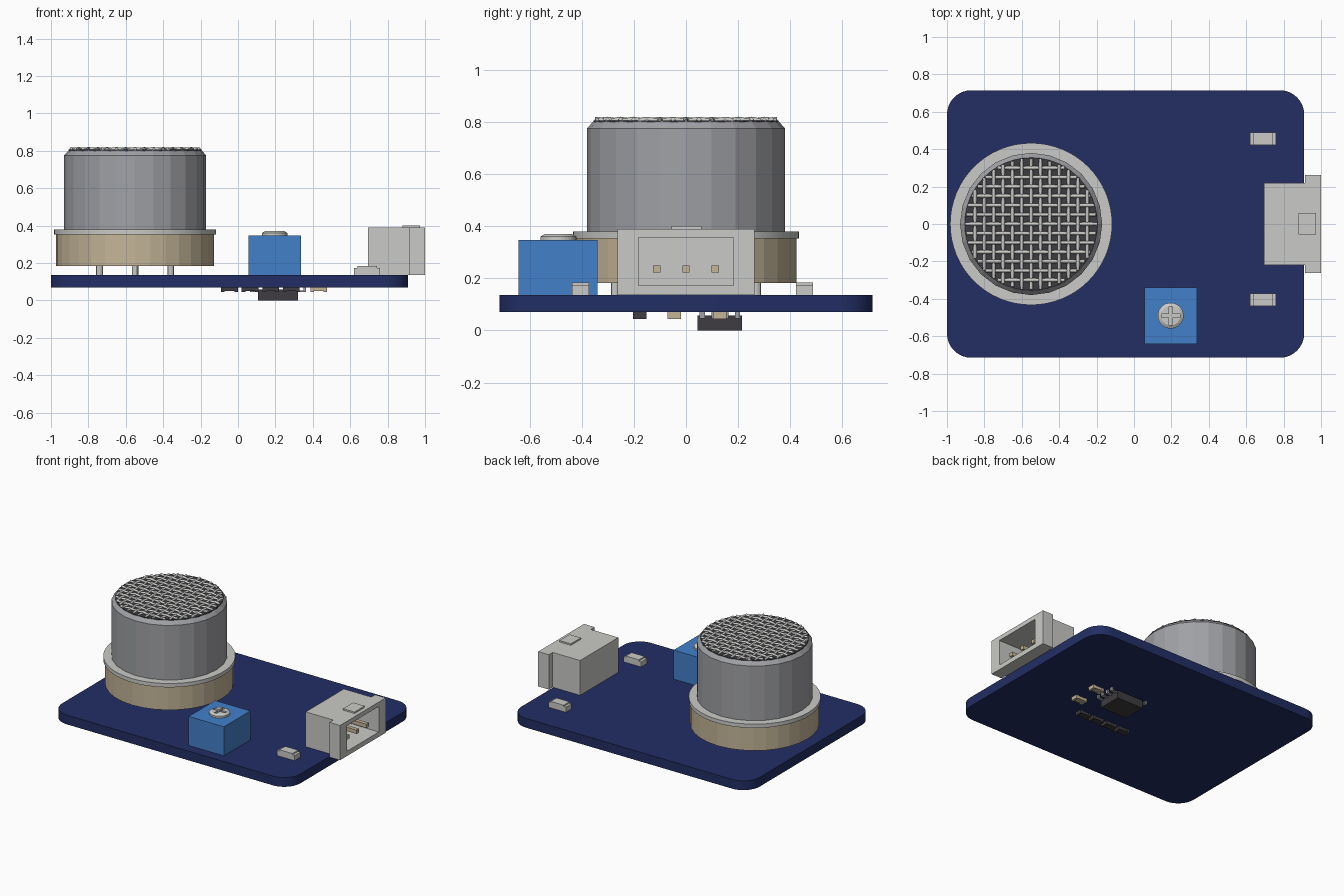
import bpy, bmesh, math
from mathutils import Matrix

old = bpy.data.objects.get("Cube")
if old:
    bpy.data.objects.remove(old, do_unlink=True)


def material(name, rgb):
    lin = [(c / 255 / 12.92) if c < 11 else ((c / 255 + 0.055) / 1.055) ** 2.4 for c in rgb]
    m = bpy.data.materials.new(name)
    m.use_nodes = True
    m.diffuse_color = (*lin, 1)
    m.node_tree.nodes["Principled BSDF"].inputs["Base Color"].default_value = (*lin, 1)
    return m


NAVY = material("navy board", (34, 46, 100))
WHITE = material("off white", (202, 202, 199))
BLUE = material("bright blue", (66, 128, 202))
STEEL = material("steel grey", (160, 161, 165))
TAN = material("tan", (196, 181, 152))
BLACK = material("charcoal", (62, 60, 65))


def finish(name, bm, mat, smooth=False):
    bmesh.ops.recalc_face_normals(bm, faces=bm.faces)
    me = bpy.data.meshes.new(name)
    bm.to_mesh(me)
    bm.free()
    me.materials.append(mat)
    ob = bpy.data.objects.new(name, me)
    bpy.context.collection.objects.link(ob)
    if smooth:
        activate(ob)
        bpy.ops.object.shade_smooth_by_angle(angle=math.radians(30))
    return ob


def activate(ob):
    bpy.ops.object.select_all(action='DESELECT')
    ob.select_set(True)
    bpy.context.view_layer.objects.active = ob


def add_box(bm, x, y, z):
    """Box from (min, max) ranges."""
    spans = (x, y, z)
    mid = Matrix.Translation([(a + b) / 2 for a, b in spans])
    size = Matrix.Diagonal([b - a for a, b in spans] + [1])
    bmesh.ops.create_cube(bm, size=1, matrix=mid @ size)


def boxes(name, mat, *ranges):
    bm = bmesh.new()
    for r in ranges:
        add_box(bm, *r)
    return finish(name, bm, mat)


def lathe(name, mat, profile, sides, centre, smooth=False):
    """Closed turned solid from (radius, height) points."""
    bm = bmesh.new()
    rings = []
    for r, z in profile:
        rings.append([bm.verts.new((centre[0] + r * math.cos(2 * math.pi * k / sides),
                                    centre[1] + r * math.sin(2 * math.pi * k / sides), z))
                      for k in range(sides)])
    for a, b in zip(rings, rings[1:]):
        for k in range(sides):
            n = (k + 1) % sides
            bm.faces.new((a[k], a[n], b[n], b[k]))
    bm.faces.new(rings[0])
    bm.faces.new(rings[-1])
    return finish(name, bm, mat, smooth)


def prism(name, mat, outline, z0, z1, smooth=False):
    bm = bmesh.new()
    face = bm.faces.new([bm.verts.new((x, y, z0)) for x, y in outline])
    up = bmesh.ops.extrude_face_region(bm, geom=[face])["geom"]
    bmesh.ops.translate(bm, vec=(0, 0, z1 - z0),
                        verts=[v for v in up if isinstance(v, bmesh.types.BMVert)])
    return finish(name, bm, mat, smooth)


def cut(ob, cutter):
    cutter.hide_render = True
    mod = ob.modifiers.new("cut", 'BOOLEAN')
    mod.object = cutter
    mod.solver = 'EXACT'
    activate(ob)
    bpy.ops.object.modifier_apply(modifier=mod.name)
    bpy.data.objects.remove(cutter, do_unlink=True)


# Circuit board with rounded corners
outline, rad = [], 0.13
for q, (cx, cy) in enumerate([(0.91 - rad, 0.715 - rad), (-1 + rad, 0.715 - rad),
                              (-1 + rad, -0.715 + rad), (0.91 - rad, -0.715 + rad)]):
    for k in range(9):
        a = math.pi / 2 * (q + k / 8)
        outline.append((cx + rad * math.cos(a), cy + rad * math.sin(a)))
prism("circuit_board", NAVY, outline, 0.07, 0.137, smooth=True)

# Gas sensor: base, flange, can
S = (-0.55, 0)
lathe("sensor_base", TAN, [(0.423, 0.183), (0.423, 0.355)], 32, S)
lathe("sensor_flange", WHITE, [(0.433, 0.352), (0.433, 0.38)], 64, S, smooth=True)
lathe("sensor_can", STEEL, [(0.38, 0.379), (0.38, 0.775), (0.355, 0.803)], 24, S)
lathe("mesh_backing", BLACK, [(0.355, 0.79), (0.355, 0.806)], 48, S)

# Woven wire mesh on the can
pitch, reach = 0.05, 0.35
curve = bpy.data.curves.new("wire_mesh", 'CURVE')
curve.dimensions = '3D'
curve.bevel_depth = 0.01
curve.bevel_resolution = 0
curve.use_fill_caps = True
for along_x in (True, False):
    for j in range(-6, 7):
        half = math.sqrt(reach ** 2 - (j * pitch) ** 2)
        n = int(half / pitch)
        stations = [-half / pitch, *range(-n, n + 1), half / pitch]
        spline = curve.splines.new('POLY')
        spline.points.add(len(stations) - 1)
        for p, t in zip(spline.points, stations):
            lift = math.cos(math.pi * (t + j)) * (1 if along_x else -1) * 0.004
            u, v = (t, j) if along_x else (j, t)
            p.co = (S[0] + u * pitch, S[1] + v * pitch, 0.806 + lift, 1)
curve.materials.append(WHITE)
mesh_ob = bpy.data.objects.new("wire_mesh", curve)
bpy.context.collection.objects.link(mesh_ob)
activate(mesh_ob)
bpy.ops.object.convert(target='MESH')

# Sensor legs
for k, dx in enumerate((-0.19, 0, 0.19)):
    for side in (-1, 1):
        dy = side * (0.27 if dx == 0 else 0.19)
        lathe("sensor_leg", WHITE, [(0.018, 0.13), (0.018, 0.19)], 12, (S[0] + dx, dy), True)

# Trimmer: blue block and slotted dial
boxes("trimmer_body", BLUE, ((0.055, 0.337), (-0.642, -0.34), (0.135, 0.347)))
T = (0.196, -0.49)
dial = lathe("trimmer_dial", WHITE, [(0.069, 0.34), (0.069, 0.36), (0.052, 0.37)], 32, T)
for w, d in ((0.05, 0.009), (0.009, 0.05)):
    cut(dial, boxes("slot_cutter", WHITE,
                    ((T[0] - w, T[0] + w), (T[1] - d, T[1] + d), (0.354, 0.4))))

# Connector: stepped shell with an open socket
half_shell = [(0.695, 0.218), (0.915, 0.218), (0.915, 0.262), (1.0, 0.262)]
shell = prism("connector_shell", WHITE,
              half_shell + [(x, -y) for x, y in reversed(half_shell)], 0.137, 0.389)
cut(shell, boxes("socket_cutter", WHITE, ((0.75, 1.1), (-0.183, 0.183), (0.172, 0.357))))
boxes("connector_tab", WHITE, ((0.88, 0.972), (-0.055, 0.06), (0.385, 0.4)))
for y in (-0.112, 0, 0.112):
    boxes("connector_pin", TAN, ((0.74, 0.96), (y - 0.014, y + 0.014), (0.222, 0.25)))

# Indicator lights: low ends with a raised centre
for y in (-0.405, 0.455):
    boxes("indicator_light", WHITE,
          ((0.62, 0.76), (y - 0.033, y + 0.033), (0.135, 0.174)),
          ((0.638, 0.742), (y - 0.033, y + 0.033), (0.17, 0.184)))

# Underside chip with bent leads
boxes("chip_body", BLACK, ((0.107, 0.32), (0.045, 0.215), (0.0, 0.058)))
for side in (-1, 1):
    for k in range(4):
        y = 0.13 + (k - 1.5) * 0.045
        ends = sorted((0.213 + side * 0.1, 0.213 + side * 0.15))
        foot = sorted((0.213 + side * 0.138, 0.213 + side * 0.15))
        boxes("chip_lead", STEEL, (ends, (y - 0.01, y + 0.01), (0.046, 0.054)),
              (foot, (y - 0.01, y + 0.01), (0.05, 0.072)))


# Underside small parts: slim body with thicker end caps
def small_part(name, mat, x, y):
    boxes(name, mat, ((x - 0.03, x + 0.03), (y - 0.023, y + 0.023), (0.05, 0.072)),
          *[(sorted((x + s * 0.026, x + s * 0.045)), (y - 0.026, y + 0.026), (0.045, 0.072))
            for s in (-1, 1)])


for k in range(4):
    small_part("resistor", BLACK, -0.045 + 0.11 * k, -0.178)
for y in (-0.045, 0.13):
    small_part("capacitor", TAN, 0.432, y)
